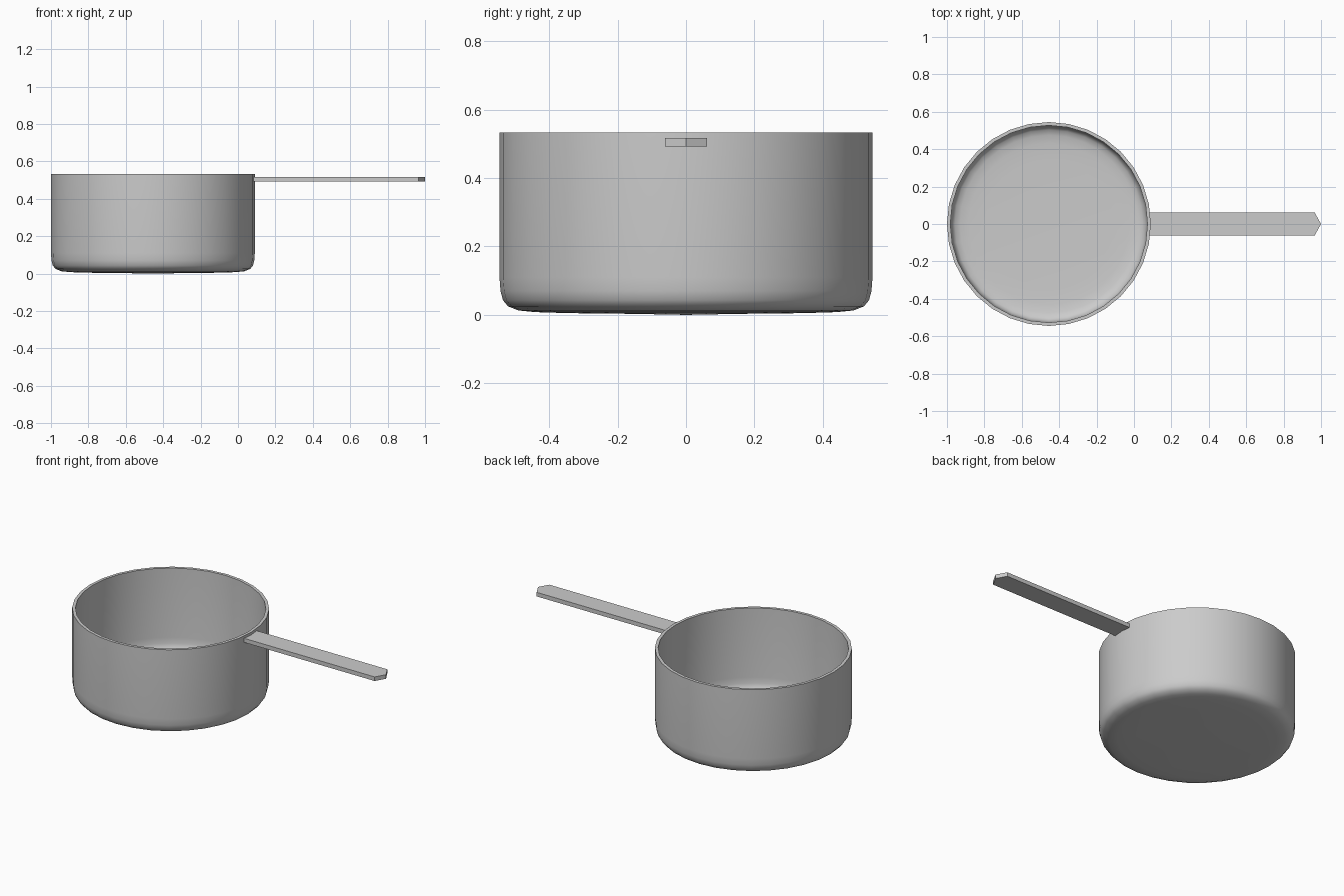
import bpy, bmesh, math

if "Cube" in bpy.data.objects:
    bpy.data.objects.remove(bpy.data.objects["Cube"])

SIDES = 32
CX = -0.455


def new_object(name, bm):
    bmesh.ops.recalc_face_normals(bm, faces=bm.faces)
    mesh = bpy.data.meshes.new(name)
    bm.to_mesh(mesh)
    bm.free()
    obj = bpy.data.objects.new(name, mesh)
    bpy.context.collection.objects.link(obj)
    return obj


def lathe(name, profile, x):
    """Revolve (radius, z) points; the ends lie on the axis."""
    bm = bmesh.new()
    verts = [bm.verts.new((r, 0, z)) for r, z in profile]
    edges = [bm.edges.new(p) for p in zip(verts, verts[1:])]
    bmesh.ops.spin(bm, geom=verts + edges, cent=(0, 0, 0), axis=(0, 0, 1),
                   angle=math.tau, steps=SIDES)
    bmesh.ops.remove_doubles(bm, verts=bm.verts, dist=1e-4)
    obj = new_object(name, bm)
    obj.location.x = x
    return obj


# pot: outer wall with rounded base, flat rim, inner wall and floor
outer = [(0, 0), (0.155, 0.003), (0.34, 0.005), (0.44, 0.008), (0.49, 0.013),
         (0.52, 0.025), (0.535, 0.043), (0.542, 0.07), (0.545, 0.11), (0.545, 0.533)]
inner = [(0.527, 0.533), (0.527, 0.11), (0.524, 0.075), (0.517, 0.052), (0.503, 0.038),
         (0.475, 0.029), (0.43, 0.024), (0.34, 0.021), (0.155, 0.019), (0, 0.018)]
pot = lathe("pot", outer + inner, CX)
bpy.context.view_layer.objects.active = pot
pot.select_set(True)
bpy.ops.object.shade_smooth_by_angle(angle=math.radians(35))

# handle: flat bar with a pointed tip
outline = [(0.08, -0.061), (0.966, -0.061), (1.0, 0), (0.966, 0.061), (0.08, 0.061)]
bm = bmesh.new()
base = bm.faces.new([bm.verts.new((x, y, 0.492)) for x, y in outline])
ext = bmesh.ops.extrude_face_region(bm, geom=[base], use_keep_orig=True)
top = [g for g in ext["geom"] if isinstance(g, bmesh.types.BMVert)]
bmesh.ops.translate(bm, verts=top, vec=(0, 0, 0.025))
new_object("handle", bm)
